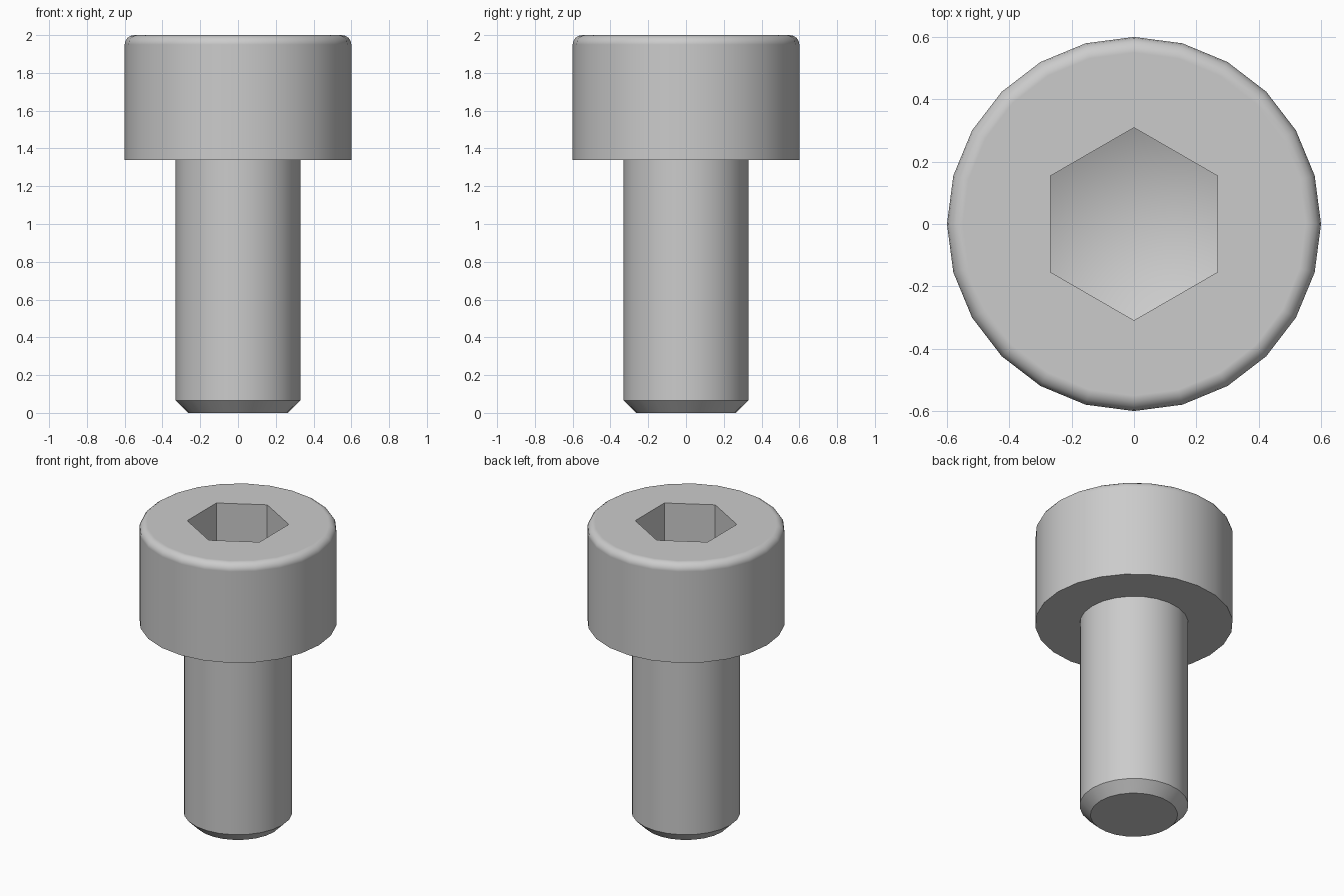
import bpy, bmesh, math

if "Cube" in bpy.data.objects:
    bpy.data.objects.remove(bpy.data.objects["Cube"])

SIDES = 24
HEAD_R, SHANK_R = 0.6, 0.33
HEAD_Z, TOP_Z = 1.34, 2.0
FILLET, CHAMFER = 0.05, 0.065
SOCKET_R, SOCKET_Z, CONE_Z = 0.309, 1.67, 1.52

steel = bpy.data.materials.new("steel grey")
steel.diffuse_color = (0.6, 0.6, 0.6, 1)
steel.use_nodes = True
steel.node_tree.nodes["Principled BSDF"].inputs["Base Color"].default_value = steel.diffuse_color


def ring(bm, r, z, n=SIDES, turn=0.0):
    """Closed ring of vertices around the z axis."""
    return [bm.verts.new((r * math.cos(turn + 2 * math.pi * i / n),
                          r * math.sin(turn + 2 * math.pi * i / n), z))
            for i in range(n)]


def skin(bm, a, b):
    """Wall of quads between two rings of equal size."""
    n = len(a)
    for i in range(n):
        j = (i + 1) % n
        bm.faces.new((a[i], a[j], b[j], b[i]))


def lathe(bm, profile):
    rings = [ring(bm, r, z) for r, z in profile]
    for a, b in zip(rings, rings[1:]):
        skin(bm, a, b)
    return rings


def finish(bm, name):
    bmesh.ops.recalc_face_normals(bm, faces=bm.faces)
    for f in bm.faces:
        f.smooth = True
    mesh = bpy.data.meshes.new(name)
    bm.to_mesh(mesh)
    bm.free()
    mesh.set_sharp_from_angle(angle=math.radians(32))
    mesh.materials.append(steel)
    obj = bpy.data.objects.new(name, mesh)
    bpy.context.collection.objects.link(obj)
    # Keeps the flat top and straight walls evenly shaded beside the fillet
    mod = obj.modifiers.new("even shading", 'WEIGHTED_NORMAL')
    mod.weight = 100
    mod.keep_sharp = True
    return obj


# Shank: straight cylinder with a chamfered, closed tip
bm = bmesh.new()
rings = lathe(bm, [(SHANK_R - CHAMFER, 0), (SHANK_R, CHAMFER), (SHANK_R, HEAD_Z)])
bm.faces.new(rings[0])
finish(bm, "shank")

# Head: underside ring, wall and rounded top rim
bm = bmesh.new()
profile = [(SHANK_R, HEAD_Z), (HEAD_R, HEAD_Z)]
for k in range(5):
    a = math.radians(22.5 * k)
    profile.append((HEAD_R - FILLET + FILLET * math.cos(a),
                    TOP_Z - FILLET + FILLET * math.sin(a)))
rim = lathe(bm, profile)[-1]

# Hexagonal socket with a shallow conical floor
mouth = ring(bm, SOCKET_R, TOP_Z, 6, math.pi / 2)
floor = ring(bm, SOCKET_R, SOCKET_Z, 6, math.pi / 2)
skin(bm, mouth, floor)
tip = bm.verts.new((0, 0, CONE_Z))
for i in range(6):
    bm.faces.new((floor[i], floor[(i + 1) % 6], tip))

# Flat top: each socket side fans out to the rim, four rim steps per side
for i in range(6):
    start = 6 + 4 * i - 2
    m, m_next = mouth[i], mouth[(i + 1) % 6]
    for k in range(4):
        s = start + k
        bm.faces.new((m, rim[s % SIDES], rim[(s + 1) % SIDES]))
    bm.faces.new((m, rim[(start + 4) % SIDES], m_next))
finish(bm, "socket_head")
